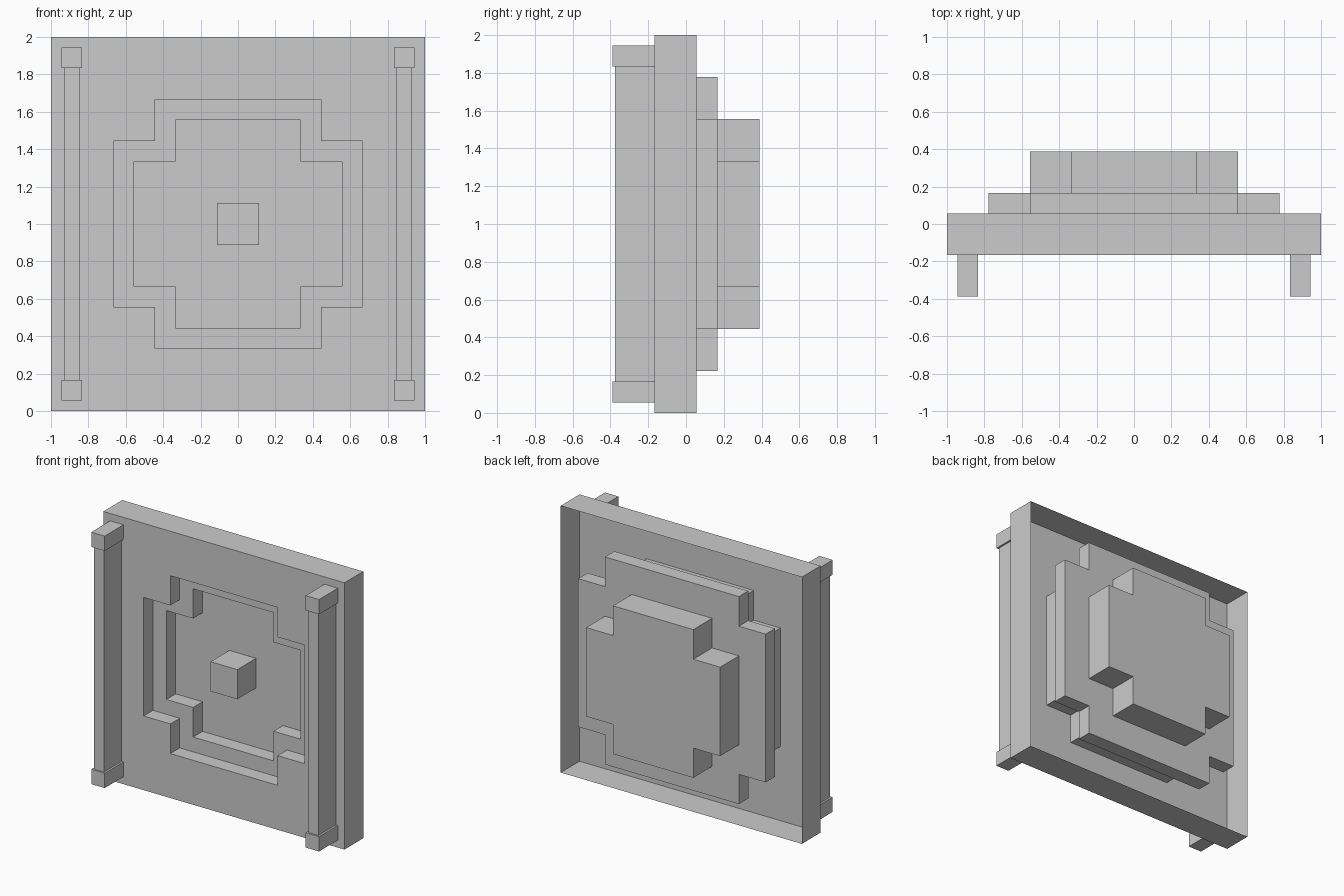
import bpy, bmesh

if "Cube" in bpy.data.objects:
    bpy.data.objects.remove(bpy.data.objects["Cube"])

U = 1 / 18  # the model sits on a grid of 36 units across


def make_object(name, bm):
    mesh = bpy.data.meshes.new(name)
    bm.to_mesh(mesh)
    bm.free()
    obj = bpy.data.objects.new(name, mesh)
    bpy.context.collection.objects.link(obj)
    return obj


def outline(long, short, corner, y):
    """Notched-square ring of 12 points, counter-clockwise seen from the front."""
    quarter = [(long, short), (corner, corner), (short, long)]
    points = []
    for _ in range(4):
        points += quarter
        quarter = [(-z, x) for x, z in quarter]
    return [(x * U, y * U, 1 + z * U) for x, z in points]


def loft(name, sections, caps=False):
    """Skin a list of rings, each running from the back towards the front."""
    bm = bmesh.new()
    rings = [[bm.verts.new(p) for p in outline(*s)] for s in sections]
    for a, b in zip(rings, rings[1:]):
        for i in range(12):
            j = (i + 1) % 12
            bm.faces.new((a[i], a[j], b[j], b[i]))
    if caps:
        bm.faces.new(rings[0][::-1])
        bm.faces.new(rings[-1])
    return make_object(name, bm)


def box(name, x, y, z):
    """Box from (min, max) ranges in world units."""
    bm = bmesh.new()
    bmesh.ops.create_cube(bm, size=1)
    for v in bm.verts:
        v.co = [(lo + hi) / 2 + c * (hi - lo) for c, (lo, hi) in zip(v.co, (x, y, z))]
    return make_object(name, bm)


# Thin panel shell, open at the back, with two stepped recesses in its front
loft("panel_shell", [
    (18, 8, 18, 1), (18, 8, 18, -3),
    (12, 8, 8, -3), (12, 8, 8, -1),
    (10, 6, 6, -1), (10, 6, 6, 1)])

# Stepped housing behind the panel; its front closes the recess
loft("back_housing", [
    (10, 6, 6, 7), (10, 6, 6, 3),
    (14, 10, 10, 3), (14, 10, 10, 1)], caps=True)

# Block in the middle of the recess
box("centre_block", (-2 * U, 2 * U), (-3 * U, U), (1 - 2 * U, 1 + 2 * U))

# Upright rail with end blocks on each side of the front
for side, s in (("left", -1), ("right", 1)):
    cx = s * 16 * U
    box(f"{side}_rail", (cx - 0.041, cx + 0.041), (-0.376, -3 * U), (3 * U, 2 - 3 * U))
    for end, z in (("bottom", U), ("top", 2 - 3 * U)):
        box(f"{side}_{end}_end_block", (cx - U, cx + U), (-7 * U, -3 * U), (z, z + 2 * U))
